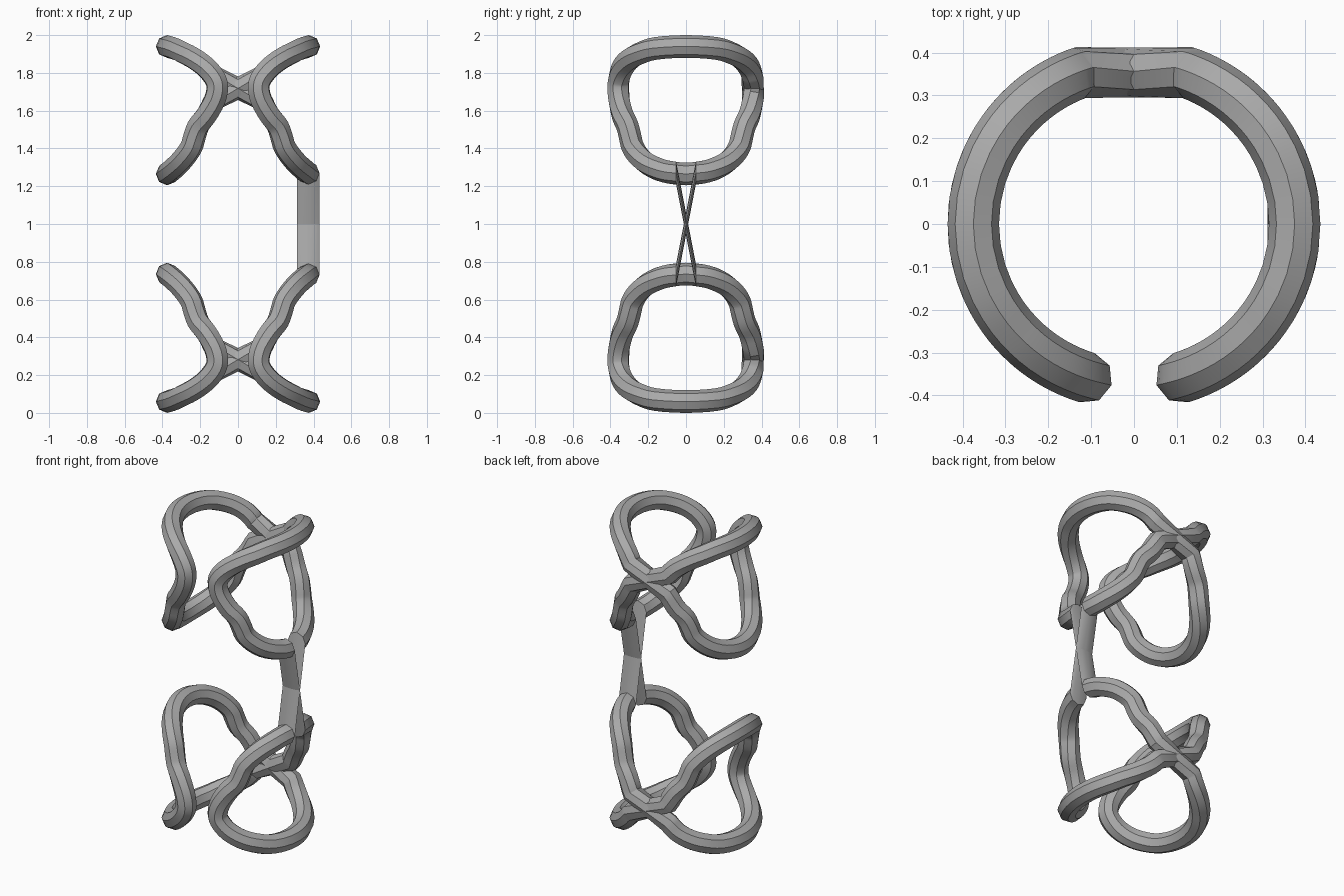
import bpy, bmesh, math
from mathutils import Vector

cube = bpy.data.objects.get("Cube")
if cube:
    bpy.data.objects.remove(cube, do_unlink=True)

RING, TUBE, SIDES = 0.375, 0.06, 8

# One lobe, as (angle from the front in degrees, height)
upper = [(90, 1.94), (65, 1.93), (50, 1.905), (38, 1.875), (27, 1.83), (20, 1.78)]
turn = [(17, 1.73)]
lower = [(19, 1.66), (26, 1.58), (34, 1.52), (38, 1.46), (41, 1.41),
         (48, 1.36), (58, 1.315), (72, 1.28)]
bottom = [(90, 1.265)]


def side(points, sign, back=False):
    return [(sign * (180 - u if back else u), z) for u, z in points]


# Figure eight around the cylinder: crosses at the back, open at the bridge
eight = ([(98, 1.27)] + side(lower[::-1], 1, True)
         + side(upper[::-1], -1, True) + side(upper[1:] + turn + lower + bottom, -1)
         + side(lower[::-1], -1, True)
         + side(upper[::-1], 1, True) + side(upper[1:] + turn + lower, 1)
         + [(82, 1.27)])


def refine(points, steps=3):
    """Smooth each span except the straight crossings."""
    def jump(a, b):
        return abs(a[0] - b[0]) > 90
    out = []
    for i in range(len(points) - 1):
        b, c = points[i], points[i + 1]
        out.append(b)
        if jump(b, c):
            continue
        a = points[i - 1] if i and not jump(points[i - 1], b) else b
        d = points[i + 2] if i + 2 < len(points) and not jump(c, points[i + 2]) else c
        for k in range(1, steps):
            t = k / steps
            out.append(tuple(
                0.5 * (2 * q + (r - p) * t + (2 * p - 5 * q + 4 * r - s) * t ** 2
                       + (3 * q - p - 3 * r + s) * t ** 3)
                for p, q, r, s in zip(a, b, c, d)))
    return out + [points[-1]]


def half(flip):
    """Rows of (centre, tangent, outward direction) for one figure eight."""
    rows = []
    for u, z in refine(eight):
        a = math.radians(u)
        out = Vector((math.sin(a), -math.cos(a), 0))
        rows.append((out * RING + Vector((0, 0, 2 - z if flip else z)), out))
    result = []
    for i, (p, out) in enumerate(rows):
        if i in (0, len(rows) - 1):
            t = Vector((0, 1, 0))          # ends stay upright, so the bridge is a thin ribbon
            out = Vector((1, 0, 0))
        else:
            t = ((p - rows[i - 1][0]).normalized()
                 + (rows[i + 1][0] - p).normalized()).normalized()
        result.append((p, t, out))
    return result


# Sweep the octagon along the whole closed path
bm = bmesh.new()
rings = []
for p, t, out in half(False) + half(True):
    n = (out - t * out.dot(t)).normalized()
    b = t.cross(n)
    rings.append([bm.verts.new(p + TUBE * (n * math.cos(a) + b * math.sin(a)))
                  for a in (math.tau * k / SIDES for k in range(SIDES))])
for i, ring in enumerate(rings):
    nxt = rings[(i + 1) % len(rings)]
    for k in range(SIDES):
        m = (k + 1) % SIDES
        bm.faces.new((ring[k], ring[m], nxt[m], nxt[k]))
bmesh.ops.recalc_face_normals(bm, faces=bm.faces)

mesh = bpy.data.meshes.new("looped_tube")
bm.to_mesh(mesh)
bm.free()
tube = bpy.data.objects.new("looped_tube", mesh)
bpy.context.collection.objects.link(tube)

# Plain grey
grey = bpy.data.materials.new("grey")
grey.use_nodes = True
grey.diffuse_color = (0.4, 0.4, 0.4, 1)
grey.node_tree.nodes["Principled BSDF"].inputs["Base Color"].default_value = (0.4, 0.4, 0.4, 1)
mesh.materials.append(grey)

bpy.ops.object.select_all(action="DESELECT")
tube.select_set(True)
bpy.context.view_layer.objects.active = tube
bpy.ops.object.shade_smooth_by_angle(angle=math.radians(30))
